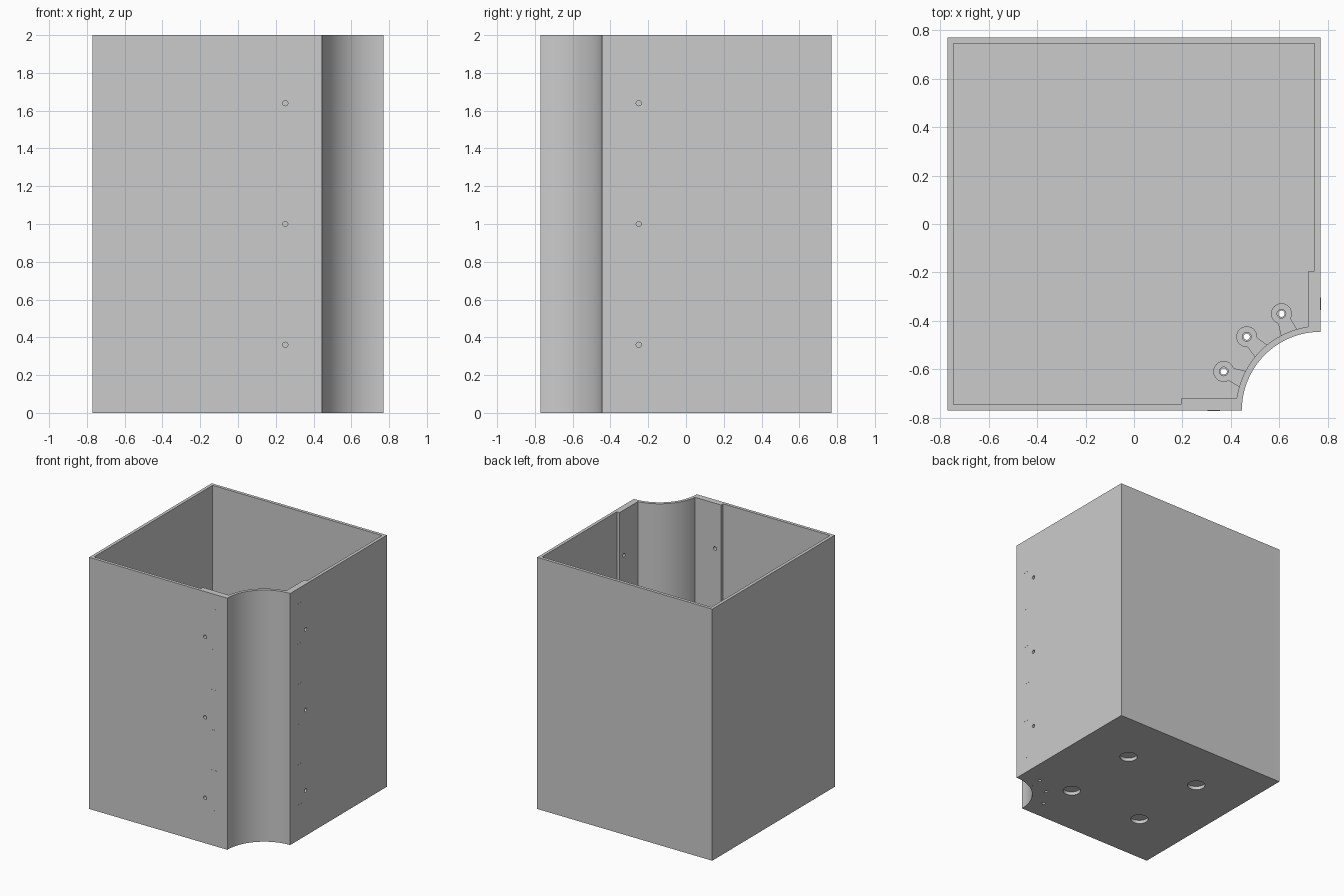
import bpy, bmesh, math
from math import sin, cos, pi

cube = bpy.data.objects.get("Cube")
if cube:
    bpy.data.objects.remove(cube, do_unlink=True)

gray = bpy.data.materials.new("plain gray")
gray.use_nodes = True
gray.diffuse_color = (0.6, 0.6, 0.6, 1)
gray.node_tree.nodes["Principled BSDF"].inputs["Base Color"].default_value = (0.6, 0.6, 0.6, 1)

HALF, WALL, HEIGHT, FLOOR = 0.77, 0.025, 2.0, 0.04
INNER = HALF - WALL
RADIUS = 0.325                      # scooped corner, centred on the box corner
OUTER_R = RADIUS + WALL

# How a flat profile (u, v) at depth d is placed in space
flat = lambda u, v, d: (u, v, d)
front = lambda u, v, d: (u, d, v)
right = lambda u, v, d: (-d, -u, v)     # front mirrored over the scooped corner
back = lambda u, v, d: (u, -d, v)
left = lambda u, v, d: (d, u, v)


def prism(name, profiles, place, lo, hi):
    """Extrude one or more flat profiles between two depths."""
    bm = bmesh.new()
    for pts in profiles:
        a = [bm.verts.new(place(u, v, lo)) for u, v in pts]
        b = [bm.verts.new(place(u, v, hi)) for u, v in pts]
        bm.faces.new(a)
        bm.faces.new(b[::-1])
        for i in range(len(pts)):
            j = (i + 1) % len(pts)
            bm.faces.new((a[i], b[i], b[j], a[j]))
    bmesh.ops.recalc_face_normals(bm, faces=bm.faces)
    mesh = bpy.data.meshes.new(name)
    bm.to_mesh(mesh)
    bm.free()
    mesh.materials.append(gray)
    obj = bpy.data.objects.new(name, mesh)
    bpy.context.collection.objects.link(obj)
    return obj


def activate(obj):
    bpy.ops.object.select_all(action='DESELECT')
    obj.select_set(True)
    bpy.context.view_layer.objects.active = obj


def drill(obj, centres, r, place, lo, hi):
    """Cut round holes through an object."""
    cutter = prism("cutter", [circle(u, v, r) for u, v in centres], place, lo, hi)
    cutter.hide_render = True
    mod = obj.modifiers.new("holes", 'BOOLEAN')
    mod.operation, mod.solver, mod.object = 'DIFFERENCE', 'EXACT', cutter
    activate(obj)
    bpy.ops.object.modifier_apply(modifier=mod.name)
    bpy.data.objects.remove(cutter, do_unlink=True)


def smooth(obj):
    activate(obj)
    bpy.ops.object.shade_smooth_by_angle(angle=math.radians(30))


def circle(u, v, r, n=32):
    return [(u + r * cos(2 * pi * i / n), v + r * sin(2 * pi * i / n)) for i in range(n)]


def corner_arc(r, start, end, n=40):
    angles = [start + (end - start) * i / n for i in range(n + 1)]
    return [(HALF + r * cos(a), -HALF + r * sin(a)) for a in angles]


def rect(u0, v0, u1, v1):
    return [(u0, v0), (u1, v0), (u1, v1), (u0, v1)]


# Finger joints: bands of equal height along each upright edge
levels = [0] + [0.12 + 0.16 * k for k in range(12)] + [HEIGHT]


def fingers(sign, odd_out):
    pts = []
    for i in range(len(levels) - 1):
        u = sign * (HALF if (i % 2 == 1) == odd_out else INNER)
        pts += [(u, levels[i]), (u, levels[i + 1])]
    return pts


# Full-width walls
prism("back_wall", [fingers(-1, True) + fingers(1, True)[::-1]], back, -HALF, -INNER)
prism("left_wall", [fingers(-1, True) + fingers(1, False)[::-1]], left, -HALF, -INNER)

# Walls beside the scooped corner, with backing strips, joint ends and screw holes
wall_end = HALF - OUTER_R + 0.005
screws = [(0.25, z) for z in (0.36, 1.0, 1.64)]
for side, place in (("front", front), ("right", right)):
    wall = prism(side + "_wall", [fingers(-1, False) + [(wall_end, HEIGHT), (wall_end, 0)]],
                 place, -HALF, -INNER)
    strip = prism(side + "_backing_strip", [rect(0.195, FLOOR, wall_end, HEIGHT)],
                  place, -INNER, WALL - INNER)
    for part in (wall, strip):
        drill(part, screws, 0.014, place, -HALF - 0.1, -INNER + 0.1)
        smooth(part)
    prism(side + "_joint_ends",
          [rect(0.303, levels[i], 0.355, levels[i + 1]) for i in range(1, 12, 2)],
          place, -HALF - 0.001, -INNER)

# Scooped corner panel
scoop = prism("corner_panel",
              [corner_arc(RADIUS, pi, pi / 2) + corner_arc(OUTER_R, pi / 2, pi)],
              flat, 0, HEIGHT)
smooth(scoop)

# Floor with four blind round recesses underneath
trim = math.asin(WALL / OUTER_R)
outline = [(-INNER, -INNER)] + corner_arc(OUTER_R, pi - trim, pi / 2 + trim)
outline += [(INNER, INNER), (-INNER, INNER)]
floor = prism("floor", [outline], flat, 0, FLOOR)
drill(floor, [(x, y) for x in (-0.33, 0.33) for y in (-0.33, 0.33)], 0.065, flat, -0.1, 0.027)

# Three screw lugs fanned around the scooped corner
LUG_R, BOSS = 0.431, 0.043
lug_centres = []
for n, degrees in enumerate((112, 135, 158)):
    a = math.radians(degrees)
    shape = [(OUTER_R - 0.005, -0.036)]
    for i in range(25):
        t = math.radians(-140 + 280 * i / 24)
        shape.append((LUG_R + BOSS * cos(t), BOSS * sin(t)))
    shape.append((OUTER_R - 0.005, 0.036))
    pts = [(HALF + r * cos(a) - s * sin(a), -HALF + r * sin(a) + s * cos(a)) for r, s in shape]
    centre = (HALF + LUG_R * cos(a), -HALF + LUG_R * sin(a))
    lug_centres.append(centre)
    lug = prism("screw_lug_%d" % (n + 1), [pts], flat, FLOOR, 0.1)
    drill(lug, [centre], 0.018, flat, 0, 0.2)
    smooth(lug)
drill(floor, lug_centres, 0.013, flat, -0.1, 0.1)
smooth(floor)
